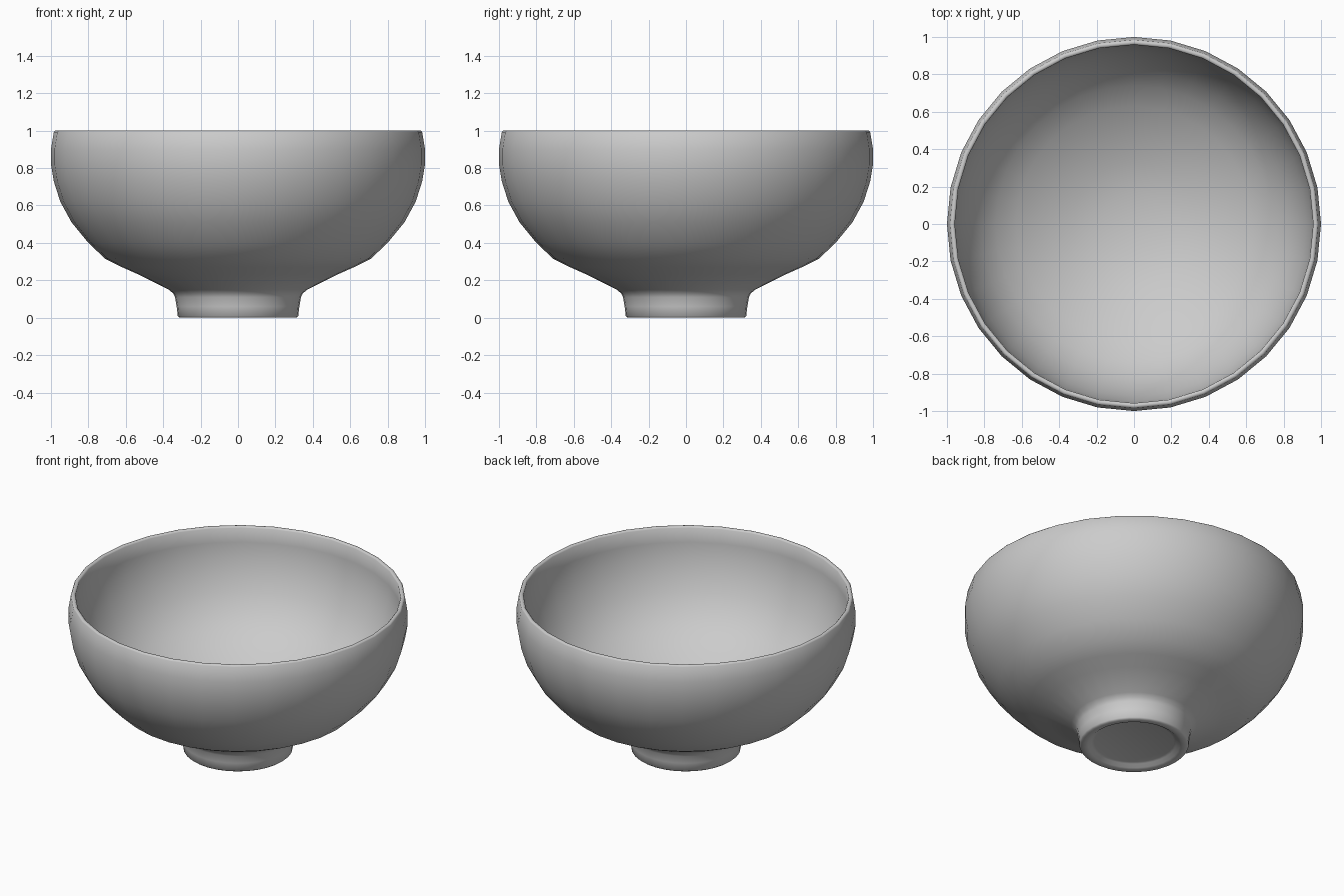
import bpy, bmesh, math

if "Cube" in bpy.data.objects:
    bpy.data.objects.remove(bpy.data.objects["Cube"])

SEGMENTS = 32

# Bowl cross-section (radius, height): recess, foot ring, outer wall, rim, inner wall
profile = [
    (0, 0.025), (0.235, 0.025), (0.25, 0.02), (0.27, 0.005), (0.285, 0.0),
    (0.312, 0.0), (0.322, 0.008), (0.328, 0.06), (0.337, 0.11), (0.347, 0.13), (0.37, 0.15),
    (0.53, 0.23), (0.62, 0.27), (0.71, 0.315), (0.80, 0.40), (0.89, 0.51), (0.95, 0.62),
    (0.985, 0.73), (1.0, 0.82), (1.0, 0.90), (0.985, 0.992), (0.979, 1.0),
    (0.965, 1.0), (0.958, 0.992), (0.957, 0.90), (0.947, 0.81), (0.92, 0.71), (0.88, 0.61),
    (0.82, 0.51), (0.74, 0.425), (0.63, 0.345), (0.48, 0.27), (0.33, 0.21),
    (0.17, 0.175), (0, 0.165),
]


def lathe(name, points):
    bm = bmesh.new()
    verts = [bm.verts.new((r, 0, z)) for r, z in points]
    edges = [bm.edges.new(pair) for pair in zip(verts, verts[1:])]
    bmesh.ops.spin(bm, geom=verts + edges, cent=(0, 0, 0), axis=(0, 0, 1),
                   angle=math.tau, steps=SEGMENTS, use_merge=True)
    bmesh.ops.remove_doubles(bm, verts=bm.verts, dist=1e-4)
    bmesh.ops.recalc_face_normals(bm, faces=bm.faces)
    mesh = bpy.data.meshes.new(name)
    bm.to_mesh(mesh)
    bm.free()
    obj = bpy.data.objects.new(name, mesh)
    bpy.context.collection.objects.link(obj)
    return obj


# Footed bowl
bowl = lathe("bowl", profile)
bpy.context.view_layer.objects.active = bowl
bowl.select_set(True)
bpy.ops.object.shade_smooth_by_angle(angle=math.radians(60))
